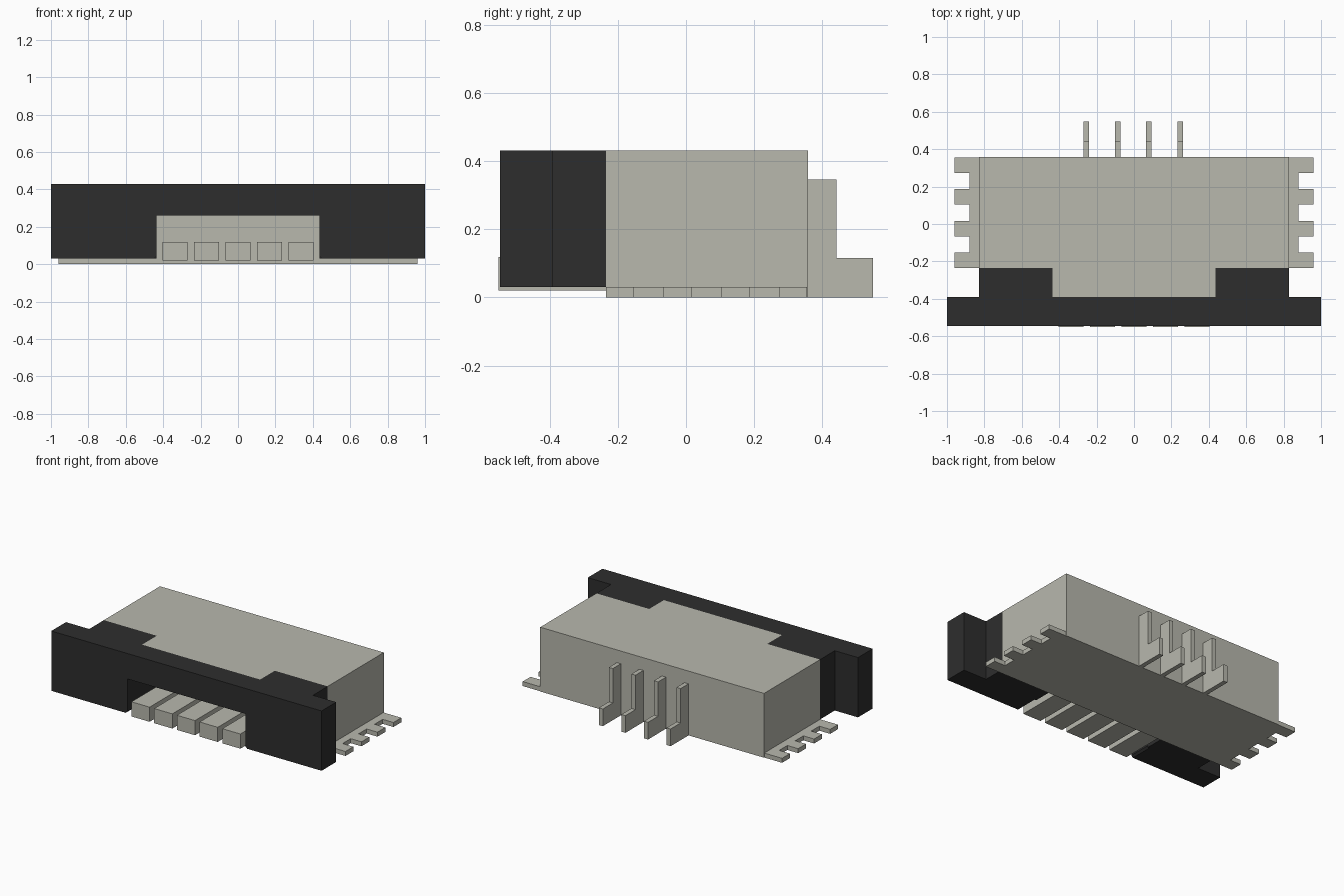
import bpy, bmesh

if "Cube" in bpy.data.objects:
    bpy.data.objects.remove(bpy.data.objects["Cube"], do_unlink=True)


def material(name, rgb):
    mat = bpy.data.materials.new(name)
    mat.use_nodes = True
    mat.diffuse_color = (*rgb, 1)
    mat.node_tree.nodes["Principled BSDF"].inputs["Base Color"].default_value = (*rgb, 1)
    return mat


BEIGE = material("warm grey", (0.48, 0.48, 0.42))
BLACK = material("black plastic", (0.027, 0.027, 0.027))


def prism(name, outline, axis, start, end, mat):
    """Extrude a 2D outline along one axis; the outline uses the other two axes in order."""
    def place(u, v):
        co = [u, v]
        co.insert(axis, start)
        return co
    bm = bmesh.new()
    face = bm.faces.new([bm.verts.new(place(u, v)) for u, v in outline])
    out = bmesh.ops.extrude_face_region(bm, geom=[face])
    move = [0, 0, 0]
    move[axis] = end - start
    verts = [g for g in out["geom"] if isinstance(g, bmesh.types.BMVert)]
    bmesh.ops.translate(bm, verts=verts, vec=move)
    bmesh.ops.recalc_face_normals(bm, faces=bm.faces)
    mesh = bpy.data.meshes.new(name)
    bm.to_mesh(mesh)
    bm.free()
    mesh.materials.append(mat)
    obj = bpy.data.objects.new(name, mesh)
    bpy.context.collection.objects.link(obj)
    return obj


def mirrored(points):
    """Close a half outline with its reflection in x."""
    return points + [(-u, v) for u, v in reversed(points)]


X, Y, Z = range(3)
FRONT, MID, JOIN, BACK = -0.545, -0.39, -0.235, 0.358
TOP, ARCH, LIFT = 0.43, 0.26, 0.03
INNER, WIDE = 0.437, 0.828

# Housing with its roof tongue reaching forward over the contacts
prism("housing", [(JOIN, 0), (BACK, 0), (BACK, TOP), (MID, TOP), (MID, ARCH), (JOIN, ARCH)],
      X, -INNER, INNER, BEIGE)
for side, sign in (("left", 1), ("right", -1)):
    prism(side + "_housing_wing", [(JOIN, 0), (BACK, 0), (BACK, TOP), (JOIN, TOP)],
          X, sign * INNER, sign * WIDE, BEIGE)

# Locking slider: arched front bar and two blocks behind it
r = 0.012
prism("slider_bar", mirrored([(1, TOP), (1, LIFT), (INNER + r, LIFT),
                              (INNER, LIFT + r), (INNER, ARCH)]),
      Y, FRONT, MID, BLACK)
for side, sign in (("left", 1), ("right", -1)):
    prism(side + "_slider_block", [(MID, LIFT), (JOIN, LIFT), (JOIN, TOP), (MID, TOP)],
          X, sign * INNER, sign * WIDE, BLACK)

# Front contacts
for i in range(5):
    x = (i - 2) * 0.168
    prism(f"front_contact_{i + 1}", [(-0.55, 0.02), (JOIN, 0.02), (JOIN, 0.118), (-0.55, 0.118)],
          X, x - 0.067, x + 0.067, BEIGE)

# Toothed solder tabs on both sides
for side, sign in (("left", 1), ("right", -1)):
    outline = [(sign * WIDE, 0.355), (sign * WIDE, JOIN)]
    for i in range(4):
        y0 = JOIN + i * 0.169
        y1 = y0 + 0.083
        outline += [(sign * 0.88, y0), (sign * 0.96, y0), (sign * 0.96, y1), (sign * 0.88, y1)]
    outline.remove((sign * 0.88, JOIN))
    outline.pop()
    outline[-1] = (sign * 0.96, 0.355)
    prism(side + "_solder_tab", outline, Z, 0, LIFT, BEIGE)

# Stepped rear pins
for i in range(4):
    x = -0.004 + (i - 1.5) * 0.167
    prism(f"rear_pin_{i + 1}", [(BACK, 0), (0.548, 0), (0.548, 0.115), (0.442, 0.115),
                                (0.442, 0.345), (BACK, 0.345)],
          X, x - 0.015, x + 0.015, BEIGE)
